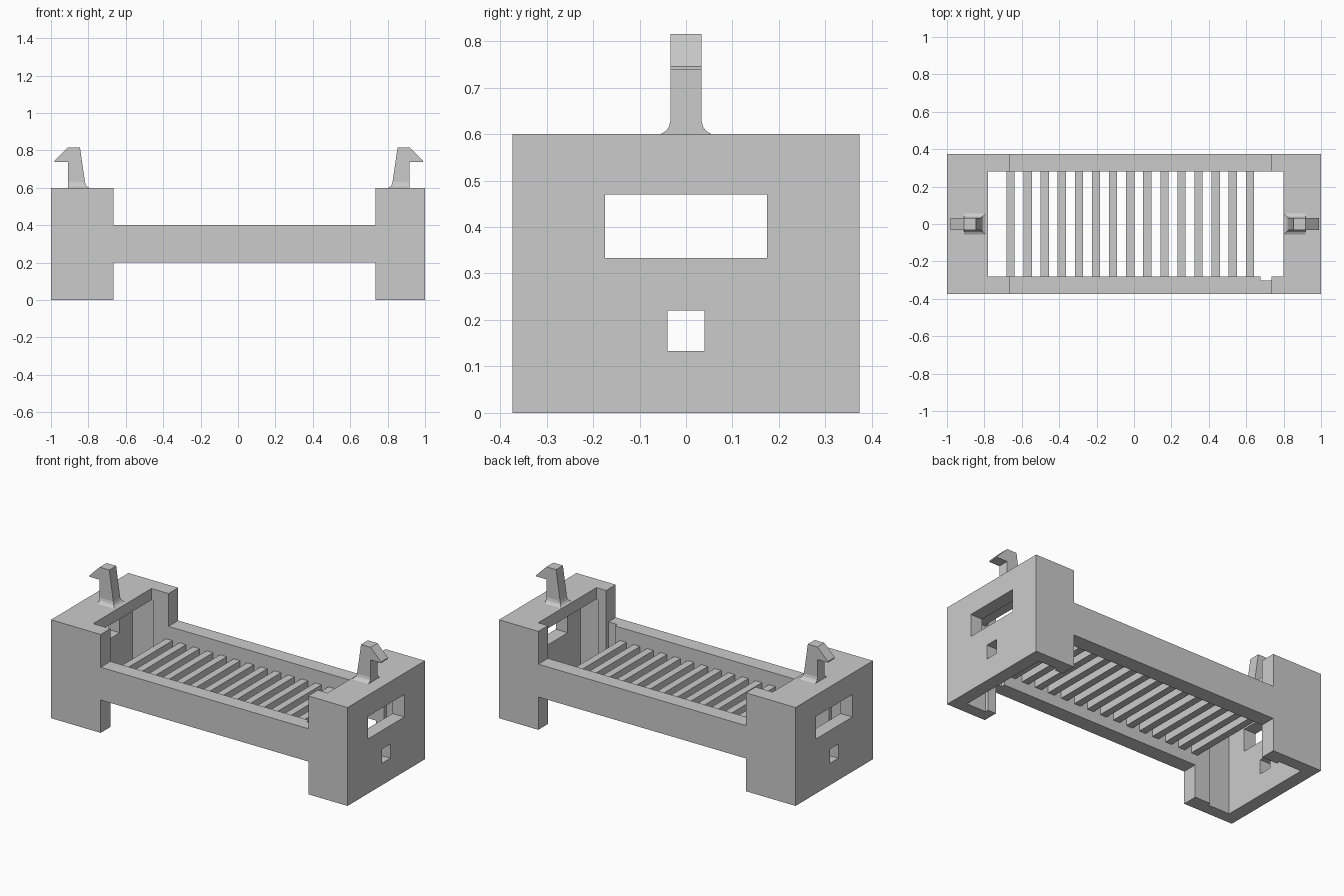
import bpy, bmesh

cube = bpy.data.objects.get("Cube")
if cube:
    bpy.data.objects.remove(cube, do_unlink=True)

grey = bpy.data.materials.new("light_grey")
grey.use_nodes = True
grey.diffuse_color = (0.6, 0.6, 0.6, 1)
grey.node_tree.nodes["Principled BSDF"].inputs["Base Color"].default_value = (0.6, 0.6, 0.6, 1)


def finish(name, bm):
    bmesh.ops.recalc_face_normals(bm, faces=bm.faces)
    mesh = bpy.data.meshes.new(name)
    bm.to_mesh(mesh)
    bm.free()
    mesh.materials.append(grey)
    obj = bpy.data.objects.new(name, mesh)
    bpy.context.collection.objects.link(obj)
    return obj


def loft(name, rings):
    """Skin a stack of equal-length point rings and cap both ends."""
    bm = bmesh.new()
    rows = [[bm.verts.new(p) for p in ring] for ring in rings]
    for a, b in zip(rows, rows[1:]):
        for i in range(len(a)):
            j = (i + 1) % len(a)
            bm.faces.new((a[i], a[j], b[j], b[i]))
    bm.faces.new(rows[0])
    bm.faces.new(rows[-1])
    return finish(name, bm)


def box(name, x0, x1, y0, y1, z0, z1):
    return loft(name, [[(x0, y0, z), (x1, y0, z), (x1, y1, z), (x0, y1, z)]
                       for z in (z0, z1)])


def cut(target, x0, x1, y0, y1, z0, z1):
    cutter = box("cutter", x0, x1, y0, y1, z0, z1)
    cutter.hide_render = True
    mod = target.modifiers.new("cut", 'BOOLEAN')
    mod.operation = 'DIFFERENCE'
    mod.solver = 'EXACT'
    mod.object = cutter
    bpy.context.view_layer.objects.active = target
    bpy.ops.object.modifier_apply(modifier=mod.name)
    bpy.data.objects.remove(cutter, do_unlink=True)


# Frame: side silhouette of two raised ends joined by rails
LEFT, RIGHT, HALF, INNER = -0.665, 0.735, 0.373, 0.28
outline = [(-1, 0), (LEFT, 0), (LEFT, 0.2), (RIGHT, 0.2), (RIGHT, 0), (1, 0),
           (1, 0.6), (RIGHT, 0.6), (RIGHT, 0.4), (LEFT, 0.4), (LEFT, 0.6), (-1, 0.6)]
frame = loft("frame", [[(x, y, z) for x, z in outline] for y in (-HALF, HALF)])

# Central opening, hollow ends under the top plates, and a rail notch
cut(frame, -0.78, 0.8, -INNER, INNER, -1, 1)
cut(frame, -0.92, -0.77, -0.3, 0.3, -1, 0.53)
cut(frame, 0.79, 0.92, -0.3, 0.3, -1, 0.53)
cut(frame, 0.675, RIGHT, -0.303, 0, -1, 1)

# Wide window and small square hole through both end walls
cut(frame, -2, 2, -0.174, 0.174, 0.333, 0.47)
cut(frame, -2, 2, -0.04, 0.04, 0.133, 0.22)

# Row of slats between the rails
for i in range(15):
    x = -0.66 + i * 0.0914
    box(f"slat_{i + 1}", x - 0.022, x + 0.022, -INNER - 0.005, INNER + 0.005, 0.265, 0.32)

# Clip hooks: height, outer x, inner x, half depth, with a flared foot
hook = [(0.6, 0.91, 0.795, 0.055), (0.606, 0.91, 0.806, 0.044),
        (0.615, 0.91, 0.813, 0.037), (0.63, 0.91, 0.818, 0.033),
        (0.738, 0.91, 0.834, 0.033), (0.738, 0.98, 0.834, 0.033),
        (0.745, 0.98, 0.835, 0.033), (0.815, 0.91, 0.845, 0.033)]
for side, sign, shift in (("right", -1, 0), ("left", 1, 0.008)):
    loft(f"{side}_hook", [[(sign * a + shift, -d, z), (sign * b + shift, -d, z),
                           (sign * b + shift, d, z), (sign * a + shift, d, z)]
                          for z, a, b, d in hook])
